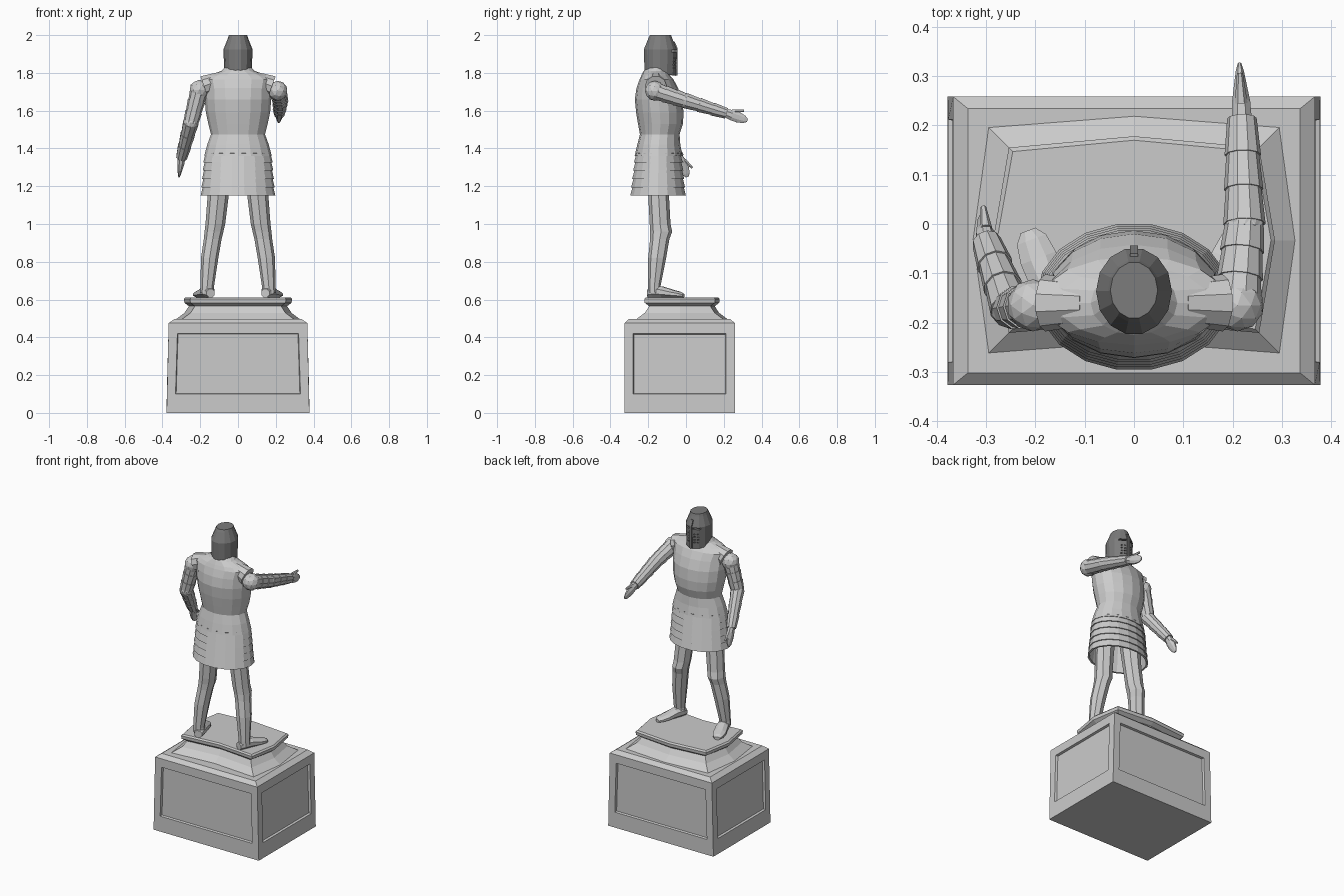
import bpy, bmesh, math
from mathutils import Vector as V

if "Cube" in bpy.data.objects:
    bpy.data.objects.remove(bpy.data.objects["Cube"])

X, Y, Z = V((1, 0, 0)), V((0, 1, 0)), V((0, 0, 1))


def ring(c, rx, ry, n, u=X, v=Y, phase=0.0):
    out = []
    for i in range(n):
        a = 2 * math.pi * (i + phase) / n
        out.append(V(c) + u * (rx * math.cos(a)) + v * (ry * math.sin(a)))
    return out


def loft(bm, rings, cap_start=True, cap_end=True):
    vs = [[bm.verts.new(p) for p in r] for r in rings]
    n = len(vs[0])
    for a, b in zip(vs, vs[1:]):
        for i in range(n):
            bm.faces.new((a[i], a[(i + 1) % n], b[(i + 1) % n], b[i]))
    if cap_start:
        bm.faces.new(vs[0][::-1])
    if cap_end:
        bm.faces.new(vs[-1])


def finish(name, bm):
    bmesh.ops.recalc_face_normals(bm, faces=bm.faces)
    me = bpy.data.meshes.new(name)
    bm.to_mesh(me)
    bm.free()
    ob = bpy.data.objects.new(name, me)
    bpy.context.collection.objects.link(ob)
    return ob


def frustum(bm, a, b, ra, rb, n=10):
    a, b = V(a), V(b)
    d = (b - a).normalized()
    u = d.cross(Z if abs(d.z) < 0.9 else Y).normalized()
    v = d.cross(u)
    loft(bm, [ring(a, ra, ra, n, u, v), ring(b, rb, rb, n, u, v)])


def body_rings(rows, n):
    # rows: z, half width, back y, front y
    return [ring((0, (b + f) / 2, z), rx, (f - b) / 2, n) for z, rx, b, f in rows]


def box(bm, c, size):
    r = bmesh.ops.create_cube(bm, size=1)
    for vert in r['verts']:
        vert.co = V([vert.co[i] * size[i] + c[i] for i in range(3)])


# Pedestal block with recessed panels on all four sides
bm = bmesh.new()
cy = -0.034
loft(bm, [[V((sx * hx, cy + sy * hy, z)) for sx, sy in ((1, 1), (-1, 1), (-1, -1), (1, -1))]
          for hx, hy, z in ((.378, .2925, 0), (.367, .2925, .475), (.337, .268, .497))])
bmesh.ops.recalc_face_normals(bm, faces=bm.faces)
sides = [f for f in bm.faces if abs(f.normal.z) < 0.2]
bmesh.ops.inset_individual(bm, faces=sides, thickness=.066)
for f in sides:
    mid = f.calc_center_median().z
    for vert in f.verts:
        vert.co.z = .42 if vert.co.z > mid else .10
bmesh.ops.inset_individual(bm, faces=sides, thickness=.005, depth=-.014)
finish("pedestal_block", bm)

# Moulded plinth with bowed edges
bm = bmesh.new()


def plinth(d, z):
    pts = ((.328, -.033), (.296, .197), (0, .22), (-.296, .197),
           (-.328, -.033), (-.296, -.263), (0, -.24), (.296, -.263))
    return [V((x - math.copysign(d, x) if x else 0,
               y - (0 if y == -.033 else math.copysign(d, y)), z)) for x, y in pts]


loft(bm, [plinth(d, z) for d, z in ((0, .496), (.045, .53), (.068, .565), (.044, .583),
                                   (.042, .603), (.05, .612))])
finish("plinth", bm)

# Legs and feet, built once and mirrored
bm = bmesh.new()
rows = ((1.37, .09, .07, -.22, -.08), (1.15, .105, .056, -.2, -.09), (1.0, .12, .052, -.192, -.082),
        (.96, .127, .05, -.19, -.073), (.92, .134, .047, -.19, -.088), (.82, .15, .046, -.2, -.105),
        (.67, .163, .036, -.2, -.135), (.635, .163, .038, -.2, -.13))
loft(bm, [ring((x, (b + f) / 2, z), rx, (f - b) / 2, 8) for z, x, rx, b, f in rows])
heel, toe = V((.145, -.2, 0)), V((.215, -.013, 0))
across = (toe - heel).normalized().cross(Z)
loft(bm, [ring(heel.lerp(toe, t) + Z * (.611 + h / 2), w, h * .54, 8, across, Z, .5)
          for t, w, h in ((0, .024, .045), (.15, .036, .06), (.4, .038, .058),
                          (.7, .041, .04), (.9, .034, .03), (1, .017, .02))])
legs = finish("legs", bm)
legs.modifiers.new("mirror", 'MIRROR').use_mirror_merge = False

# Skirt of overlapping hoops, open underneath
bm = bmesh.new()
rows = [(1.375, .174, -.268, -.022)]
for i in range(5):
    for t, lip in ((i / 5, -.005), ((i + 1) / 5, .002)):
        rows.append((1.37 - .22 * t, .178 + .018 * t + lip,
                     -.27 - .026 * t - lip, -.022 + .022 * t + lip))
rows += [(1.15, .186, -.286, -.01), (1.34, .166, -.258, -.034)]
loft(bm, body_rings(rows, 18))
finish("skirt", bm)

# Breastplate and shoulders
bm = bmesh.new()
loft(bm, body_rings([(1.36, .179, -.272, -.019), (1.42, .163, -.258, -.03), (1.475, .143, -.244, -.034),
                     (1.53, .157, -.254, -.016), (1.59, .17, -.264, -.013), (1.66, .176, -.271, -.02),
                     (1.72, .178, -.262, -.042), (1.765, .19, -.246, -.066), (1.787, .155, -.236, -.085),
                     (1.81, .088, -.225, -.095), (1.84, .06, -.195, -.1)], 16))
for s in (-1, 1):
    frustum(bm, (s * .095, -.16, 1.762), (s * .18, -.16, 1.73), .045, .058)
finish("torso", bm)


# Plated arms with shoulder ball, elbow cup, hand and thumb
def arm(name, shoulder, elbow, wrist, tip, wide):
    bm = bmesh.new()
    shoulder, elbow, wrist, tip = map(V, (shoulder, elbow, wrist, tip))
    r = bmesh.ops.create_icosphere(bm, subdivisions=2, radius=.053)
    for vert in r['verts']:
        vert.co += shoulder
    r = bmesh.ops.create_icosphere(bm, subdivisions=2, radius=.041)
    for vert in r['verts']:
        vert.co += elbow
    for a, b, ra, rb in ((shoulder, elbow, .046, .04), (elbow, wrist, .04, .031)):
        for i in range(3):
            t0, t1 = i / 3, (i + 1) / 3
            frustum(bm, a.lerp(b, t0), a.lerp(b, t1 + .02),
                    ra + (rb - ra) * t0 + .003, ra + (rb - ra) * t1 - .001)
    d = (tip - wrist).normalized()
    thick = d.cross(wide).normalized()
    wide = thick.cross(d)
    loft(bm, [ring(wrist.lerp(tip, t), w, h, 8, wide, thick, .5)
              for t, w, h in ((-.05, .024, .022), (.3, .03, .02), (.6, .03, .014),
                              (.85, .022, .009), (1, .009, .004))])
    frustum(bm, wrist.lerp(tip, .25) + wide * .02, wrist.lerp(tip, .72) + wide * .043, .013, .006, 6)
    finish(name, bm)


arm("raised_arm", (.21, -.165, 1.705), (.224, .0, 1.652), (.219, .21, 1.587), (.214, .325, 1.548), Z)
arm("lowered_arm", (-.205, -.165, 1.71), (-.25, -.172, 1.535), (-.298, -.04, 1.355), (-.312, .008, 1.25), Y)

# Closed helmet with slanted lower rim
dark = bpy.data.materials.new("dark_metal")
dark.diffuse_color = (.2, .2, .2, 1)
dark.use_nodes = True
dark.node_tree.nodes["Principled BSDF"].inputs["Base Color"].default_value = dark.diffuse_color
bm = bmesh.new()
rings = body_rings([(1.797, .073, -.222, -.052), (1.925, .077, -.225, -.048),
                    (1.985, .053, -.2, -.072), (2.0, .048, -.192, -.077)], 14)
for p in rings[0]:
    p.z -= (p.y + .137) * .15
loft(bm, rings)
helmet = finish("helmet", bm)

# Eye slits and breathing slots cut into the helmet
bm = bmesh.new()
for s in (-1, 1):
    box(bm, (s * .033, -.055, 1.915), (.044, .045, .01))
    for i in range(4):
        for j in range(2):
            box(bm, (s * (.022 + .018 * j), -.057, 1.825 + .018 * i), (.009, .036, .006))
cutter = finish("visor_cutter", bm)
cutter.hide_render = True
cutter.hide_set(True)
cut = helmet.modifiers.new("visor", 'BOOLEAN')
cut.operation, cut.object, cut.solver = 'DIFFERENCE', cutter, 'EXACT'

# Central ridge of the visor
bm = bmesh.new()
loft(bm, [[V((-.01, y - .03, z)), V((.01, y - .03, z)), V((.008, y, z)), V((-.008, y, z))]
          for y, z in ((-.046, 1.785), (-.044, 1.93), (-.06, 1.965))])
ridge = finish("visor_ridge", bm)
for ob in (helmet, ridge):
    ob.data.materials.append(dark)
